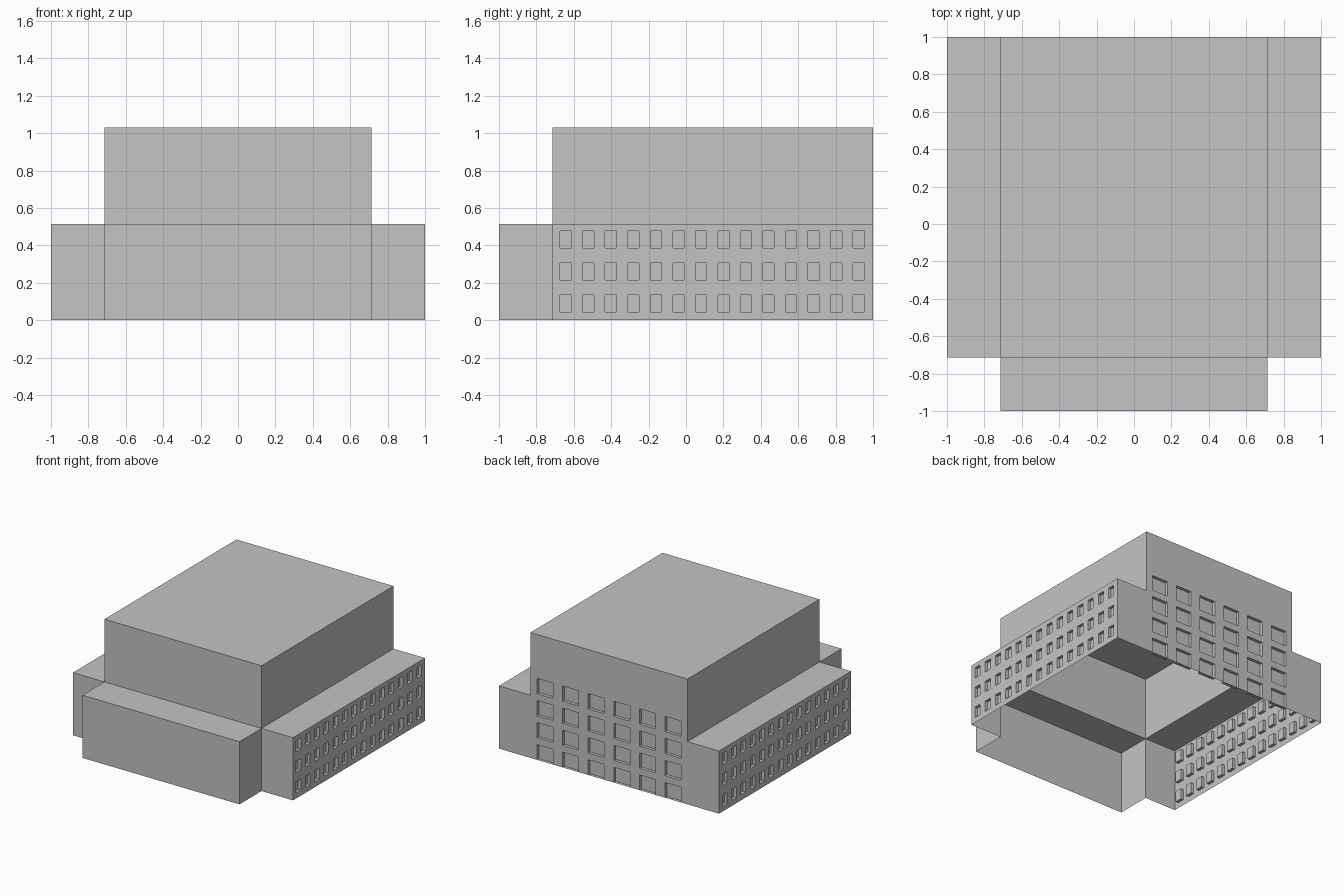
import bpy
import bmesh
from mathutils import Vector

cube = bpy.data.objects.get("Cube")
if cube:
    bpy.data.objects.remove(cube, do_unlink=True)

INNER, LOW, HIGH = 0.714, 0.515, 1.03   # core half width, wing height, core height
DEPTH = 0.025                           # window recess
X, Y, Z = Vector((1, 0, 0)), Vector((0, 1, 0)), Vector((0, 0, 1))

grey = bpy.data.materials.new("concrete_grey")
grey.use_nodes = True
color = (0.55, 0.55, 0.55, 1)
grey.diffuse_color = color
grey.node_tree.nodes["Principled BSDF"].inputs["Base Color"].default_value = color


def quad(bm, origin, u, v, outward):
    """Add a parallelogram facing outward."""
    f = bm.faces.new([bm.verts.new(p) for p in (origin, origin + u, origin + u + v, origin + v)])
    f.normal_update()
    if f.normal.dot(outward) < 0:
        f.normal_flip()


def rect(bm, axis, at, a, b, outward):
    """Axis-aligned rectangle; a and b are spans on the two other axes in order."""
    n, u, v = [(X, Y, Z), (Y, X, Z), (Z, X, Y)][axis]
    quad(bm, n * at + u * a[0] + v * b[0], u * (a[1] - a[0]), v * (b[1] - b[0]), n * outward)


def window_wall(bm, axis, at, outward, span, height, columns, rows):
    """Wall with a grid of recessed panes."""
    n, u = (X, Y) if axis == 0 else (Y, X)
    us = [span[0]] + [c for pair in columns for c in pair] + [span[1]]
    zs = [0] + [c for pair in rows for c in pair] + [height]
    back = at - outward * DEPTH
    for i, (a, b) in enumerate(zip(us, us[1:])):
        for j, (c, d) in enumerate(zip(zs, zs[1:])):
            if d - c < 1e-5:
                continue
            if i % 2 and j % 2:
                rect(bm, axis, back, (a, b), (c, d), outward)
                w, h, into = u * (b - a), Z * (d - c), n * (back - at)
                p = n * at + u * a + Z * c
                quad(bm, p, h, into, u)
                quad(bm, p + w, h, into, -u)
                quad(bm, p, w, into, Z)
                quad(bm, p + h, w, into, -Z)
            else:
                rect(bm, axis, at, (a, b), (c, d), outward)


def finish(bm, name):
    bmesh.ops.remove_doubles(bm, verts=bm.verts, dist=1e-5)
    mesh = bpy.data.meshes.new(name)
    bm.to_mesh(mesh)
    bm.free()
    mesh.materials.append(grey)
    bpy.context.collection.objects.link(bpy.data.objects.new(name, mesh))


def spans(first, step, count, size):
    return [(first + step * i - size / 2, first + step * i + size / 2) for i in range(count)]


# Tall core: open below wing height, windowed back wall
core = (-INNER, INNER)
bm = bmesh.new()
rect(bm, 2, HIGH, core, (-INNER, 1), 1)
rect(bm, 1, -INNER, core, (LOW, HIGH), -1)
for side in (-1, 1):
    rect(bm, 0, side * INNER, (-INNER, 1), (LOW, HIGH), side)
window_wall(bm, 1, 1, 1, core, HIGH,
            spans(-0.583, 0.2332, 6, 0.145), spans(0.0625, 0.181, 4, 0.125))
finish(bm, "main_block")

# Side wings with three storeys of windows
for side, name in ((1, "left_wing"), (-1, "right_wing")):
    bm = bmesh.new()
    across = sorted((side * INNER, side))
    rect(bm, 2, LOW, across, (-INNER, 1), 1)
    rect(bm, 1, -INNER, across, (0, LOW), -1)
    rect(bm, 1, 1, across, (0, LOW), 1)
    window_wall(bm, 0, side, side, (-INNER, 1), LOW,
                spans(-0.643, 0.1205, 14, 0.06), spans(0.09, 0.171, 3, 0.09))
    finish(bm, name)

# Plain front wing
bm = bmesh.new()
rect(bm, 2, LOW, core, (-1, -INNER), 1)
rect(bm, 1, -1, core, (0, LOW), -1)
for side in (-1, 1):
    rect(bm, 0, side * INNER, (-1, -INNER), (0, LOW), side)
finish(bm, "front_wing")
